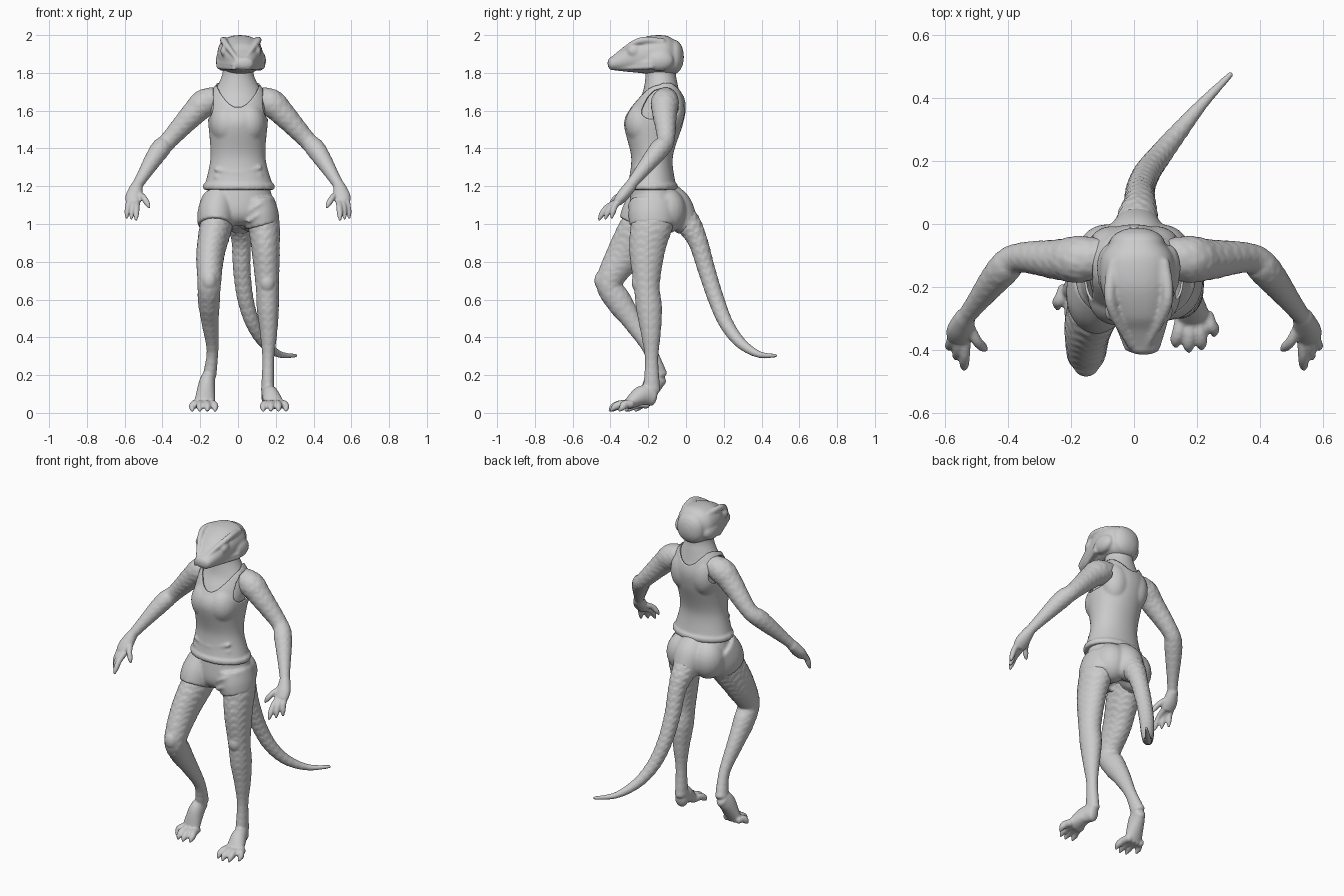
import bpy, bmesh, math
from mathutils import Vector

if "Cube" in bpy.data.objects:
    bpy.data.objects.remove(bpy.data.objects["Cube"])

grey = bpy.data.materials.new("clay_grey")
grey.use_nodes = True
grey.diffuse_color = (0.6, 0.6, 0.6, 1)
grey.node_tree.nodes["Principled BSDF"].inputs["Base Color"].default_value = grey.diffuse_color

UP = Vector((0, 0, 1))
FORWARD = Vector((0, -1, 0))


def spline(points, spacing):
    """Smooth rows of (x, y, z, width, depth) with a Catmull-Rom curve."""
    rows = [tuple(p) if len(p) == 5 else (*p, p[3]) for p in points]
    out = []
    for i in range(len(rows) - 1):
        before, start, end = rows[max(i - 1, 0)], rows[i], rows[i + 1]
        after = rows[min(i + 2, len(rows) - 1)]
        steps = max(2, math.ceil((Vector(end[:3]) - Vector(start[:3])).length / spacing))
        for k in range(steps):
            t = k / steps
            out.append([0.5 * (2 * q + (r - p) * t + (2 * p - 5 * q + 4 * r - s) * t * t
                               + (3 * q - p - 3 * r + s) * t ** 3)
                        for p, q, r, s in zip(before, start, end, after)])
    return out + [list(rows[-1])]


def loft(bm, points, sides=32, axis=None, power=2, scales=0, rounded=True, spacing=0.01):
    """Skin a closed tube along a path; scales adds overlapping rows of scutes."""
    rows = spline(points, spacing)
    centres = [Vector(row[:3]) for row in rows]
    last = len(rows) - 1
    rings = []
    distance = 0

    def ring(centre, tangent, width, depth):
        u = Vector((1, 0, 0))
        u = (u - tangent * tangent.dot(u)).normalized()
        v = tangent.cross(u)
        loop = []
        for j in range(sides):
            angle = math.tau * j / sides
            co, si = [math.copysign(abs(w) ** (2 / power), w) for w in (math.cos(angle), math.sin(angle))]
            phase = distance / 0.042 + 0.55 * abs(math.sin(angle * 4))
            swell = 1 + scales * (0.5 - phase % 1)
            loop.append(bm.verts.new(centre + (u * width * co + v * depth * si) * swell))
        rings.append(loop)

    dome = [math.radians(a) for a in range(20, 90, 20)] if rounded else []
    for i, (row, centre) in enumerate(zip(rows, centres)):
        width, depth = row[3:]
        tangent = axis or (centres[min(i + 1, last)] - centres[max(i - 1, 0)]).normalized()
        reach = tangent * min(width, depth) * 0.6
        if i == 0:
            for a in reversed(dome):
                ring(centre - reach * math.sin(a), tangent, width * math.cos(a), depth * math.cos(a))
        else:
            distance += (centre - centres[i - 1]).length
        ring(centre, tangent, width, depth)
        if i == last:
            for a in dome:
                ring(centre + reach * math.sin(a), tangent, width * math.cos(a), depth * math.cos(a))
    for a, b in zip(rings, rings[1:]):
        for j in range(sides):
            k = (j + 1) % sides
            bm.faces.new((a[j], a[k], b[k], b[j]))
    bm.faces.new(rings[0][::-1])
    bm.faces.new(rings[-1])


def ball(bm, centre, size):
    made = bmesh.ops.create_uvsphere(bm, u_segments=20, v_segments=14, radius=1)["verts"]
    for v in made:
        v.co = Vector(centre) + Vector([a * b for a, b in zip(v.co, size)])


def finish(name, bm, voxel, relax=3):
    """Fuse the overlapping pieces into one relaxed, smooth object."""
    bmesh.ops.recalc_face_normals(bm, faces=bm.faces)
    mesh = bpy.data.meshes.new(name)
    bm.to_mesh(mesh)
    bm.free()
    ob = bpy.data.objects.new(name, mesh)
    bpy.context.scene.collection.objects.link(ob)
    fuse = ob.modifiers.new("fuse", "REMESH")
    fuse.mode, fuse.voxel_size = "VOXEL", voxel
    soften = ob.modifiers.new("relax", "SMOOTH")
    soften.factor, soften.iterations = 0.5, relax
    bpy.context.view_layer.update()
    evaluated = ob.evaluated_get(bpy.context.evaluated_depsgraph_get())
    ob.data = bpy.data.meshes.new_from_object(evaluated)
    ob.modifiers.clear()
    ob.data.materials.clear()
    ob.data.materials.append(grey)
    ob.data.shade_smooth()
    return ob


# Head: wedge-shaped skull with brow ridges, lips, eyes and cheek corners
bm = bmesh.new()
loft(bm, [(.03, -.395, 1.85, .052, .034), (.025, -.34, 1.865, .074, .056), (.02, -.29, 1.882, .092, .078),
          (.012, -.2, 1.895, .117, .1), (.01, -.11, 1.893, .117, .105), (.01, -.065, 1.885, .09, .092)],
     axis=-FORWARD, power=2.3)
for s in (-1, 1):
    def face(x, y, z):
        return .015 + s * x, y, z
    loft(bm, [(*face(.025, -.39, 1.878), .01), (*face(.09, -.25, 1.968), .018),
              (*face(.08, -.12, 1.965), .018)], sides=12)
    for lip in (1.842, 1.822):
        loft(bm, [(*face(.035, -.4, lip), .009), (*face(.115, -.18, lip + .012), .016)], sides=12)
    ball(bm, face(.09, -.275, 1.915), (.018, .034, .028))
    ball(bm, face(.095, -.14, 1.865), (.038, .075, .055))
finish("head", bm, .007, 5)

# Torso and neck, slimmer than the clothing
torso = [(.005, -.18, 1.19, .18, .126), (0, -.18, 1.35, .142, .106), (0, -.172, 1.53, .153, .152),
         (0, -.145, 1.62, .158, .14), (0, -.133, 1.69, .145, .113), (0, -.132, 1.75, .104, .09),
         (0, -.134, 1.8, .086, .084)]
bm = bmesh.new()
loft(bm, [(x, y, z, w - .014, d - .014) for x, y, z, w, d in torso[1:5]]
     + [(x, y, z, w - .004, d - .004) for x, y, z, w, d in torso[5:]] + [(.005, -.13, 1.87, .083, .085)],
     sides=48, axis=UP)
finish("torso_and_neck", bm, .01)

# Tank top: fused shell with hem and creases, opened at the neckline and arms
bm = bmesh.new()
loft(bm, torso, sides=48, axis=UP, power=2.1, rounded=False)
loft(bm, [(.005, -.18, z, .186, .134) for z in (1.185, 1.21)], sides=48, axis=UP, rounded=False)
for s in (-1, 1):
    ball(bm, (s * .06, -.22, 1.53), (.085, .098, .11))
    ball(bm, (s * .07, -.09, 1.6), (.08, .08, .12))
for z in (1.24, 1.28):
    loft(bm, [(-.12, -.262, z + .01, .008), (0, -.285, z - .01, .01), (.12, -.26, z + .02, .008)], sides=8)
shirt = finish("tank_top", bm, .0075, 8)


def bare(p):
    neckline = (1.615 if p.y < -.13 else 1.67) + 9 * p.x ** 2
    return p.z > min(neckline, 1.745) or abs(p.x) > .128 + 6 * max(0, 1.62 - p.z) ** 2 and p.z > 1.53


bm = bmesh.new()
bm.from_mesh(shirt.data)
bmesh.ops.delete(bm, geom=[f for f in bm.faces if bare(f.calc_center_median())], context="FACES")
rim = {v: [e.other_vert(v) for e in v.link_edges if e.is_boundary] for v in bm.verts if v.is_boundary}
for _ in range(6):
    moved = {v: (v.co * 2 + near[0].co + near[1].co) / 4 for v, near in rim.items()}
    for v, co in moved.items():
        v.co = co
bm.to_mesh(shirt.data)
bm.free()
cloth = shirt.modifiers.new("cloth", "SOLIDIFY")
cloth.thickness, cloth.offset = .008, 0

# Shorts: pelvis running into the tail root, buttocks, leg openings and front creases
bm = bmesh.new()
loft(bm, [(.005, -.175, 1.215, .16, .112), (.005, -.16, 1.08, .183, .14),
          (.005, -.155, 1.02, .15, .125), (0, -.15, .985, .06, .08)], sides=48, axis=UP)
loft(bm, [(.005, -.13, 1.14, .1), (.008, -.06, 1.08, .1), (.01, .0, 1.0, .07)])
for s, hem_y in ((1, -.178), (-1, -.24)):
    loft(bm, [(s * .098, -.17, 1.12, .095, .125), (s * .115, hem_y * .6 - .07, 1.05, .1, .128),
              (s * .124 + .005, hem_y, .99, .094, .12)], rounded=False)
    ball(bm, (s * .085, -.1, 1.07), (.1, .1, .12))
    for z in (1.06, 1.01):
        loft(bm, [(s * .05, -.285, z, .008), (s * .11, -.297, z + .04, .011), (s * .17, -.25, z + .07, .008)], sides=8)
finish("shorts", bm, .0085, 6)

# Tail
bm = bmesh.new()
loft(bm, [(.005, -.08, 1.1, .07), (.01, .005, 1.01, .068), (.018, .062, .91, .052), (.02, .108, .76, .046),
          (.04, .16, .6, .042), (.08, .215, .47, .037), (.14, .29, .37, .029), (.22, .385, .31, .018),
          (.308, .476, .303, .009)], scales=.1, spacing=.007)
finish("tail", bm, .006, 1)

# Arms with three fingers and a thumb, mirrored
for side, s in (("left", 1), ("right", -1)):
    def mirrored(rows):
        return [(x * s, *rest) for x, *rest in rows]

    bm = bmesh.new()
    loft(bm, mirrored([(.1, -.105, 1.665, .06), (.175, -.112, 1.64, .074), (.24, -.113, 1.58, .064),
                       (.365, -.108, 1.445, .047), (.42, -.15, 1.385, .051), (.515, -.27, 1.235, .031),
                       (.538, -.3, 1.195, .03)]), scales=.05, spacing=.008)
    loft(bm, mirrored([(.536, -.295, 1.2, .032), (.55, -.335, 1.15, .044, .032), (.555, -.36, 1.12, .04, .026)]))
    digits = [(Vector((.535 + .018 * k, -.36 + .014 * k, 1.12 + .01 * k)),
               Vector((.54 + .025 * k, -.462 + .034 * k, 1.02 + .005 * k))) for k in range(3)]
    digits.append((Vector((.525, -.325, 1.16)), Vector((.468, -.4, 1.085))))
    for base, tip in digits:
        bend = (UP + FORWARD) * .012
        knuckle, claw = base.lerp(tip, .45) + bend, base.lerp(tip, .78) + bend * .6
        loft(bm, mirrored([(*base, .018), (*knuckle, .0165), (*claw, .015), (*tip, .006)]),
             sides=14, spacing=.008)
    finish(side + "_arm", bm, .006, 2)

# Legs share one set of thicknesses; each foot fans out four clawed toes
girth = [(.088, .11), (.085, .11), (.075, .096), (.062, .069), (.058, .068), (.045, .052), (.031, .035), (.035, .046)]


def build_leg(name, s, path, heel, sole):
    bm = bmesh.new()
    loft(bm, [(s * x, y, z, *g) for (x, y, z), g in zip(path, girth)], scales=.055, spacing=.008)
    x, y, z = path[3]
    ball(bm, (s * x, y - .04, z + .01), (.042, .04, .055))
    heel, sole = Vector((s * heel[0], *heel[1:])), Vector((s * sole[0], *sole[1:]))
    instep = heel.lerp(sole, .45) + UP * .025
    loft(bm, [(*heel, .035, .048), (*instep, .044, .052), (*sole, .056, .029)])
    for k in range(4):
        spread = Vector((s * (k - 1.4) * .04, 0, 0))
        tip = sole + spread + FORWARD * (.085, .1, .092, .05)[k] - UP * .035
        root = sole + spread * .65 - FORWARD * .015
        joint = root.lerp(tip, .5) + UP * .018
        pad = tip - FORWARD * .02 + UP * .021
        loft(bm, [(*root, .022), (*joint, .022), (*pad, .019), (*tip, .007)], sides=14, spacing=.008)
    finish(name, bm, .0065, 2)


build_leg("left_leg", 1, [(.11, -.165, 1.08), (.135, -.18, 1), (.146, -.205, .87), (.155, -.208, .68),
                          (.158, -.195, .55), (.162, -.186, .42), (.16, -.182, .28), (.157, -.182, .12)],
          (.157, -.175, .085), (.19, -.305, .045))
build_leg("right_leg", -1, [(.1, -.18, 1.06), (.118, -.24, .98), (.146, -.325, .84), (.152, -.405, .69),
                            (.154, -.355, .59), (.148, -.28, .48), (.135, -.19, .33), (.15, -.145, .2)],
          (.155, -.142, .19), (.178, -.22, .045))
